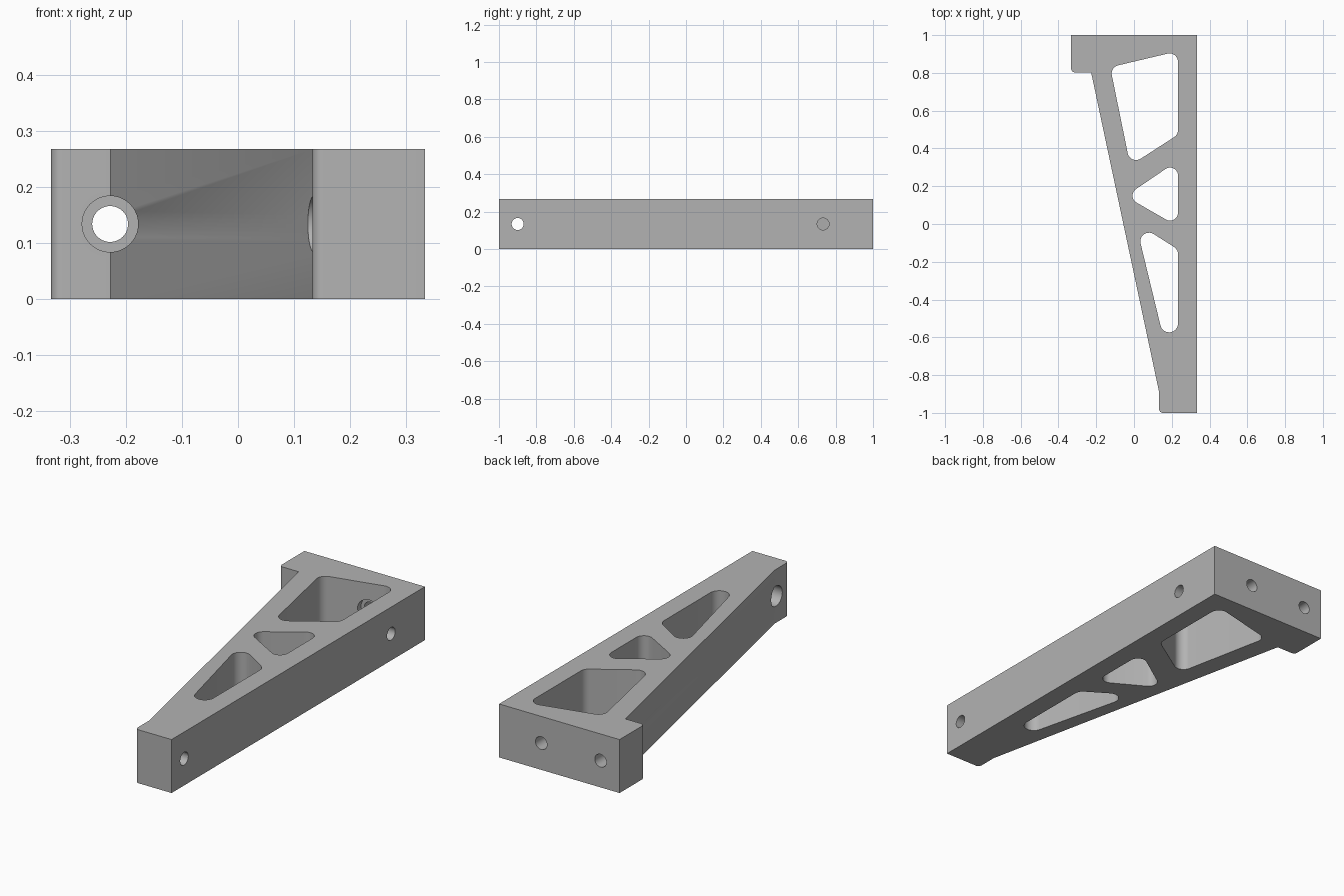
import bpy, math
from mathutils import Vector

HEIGHT = 0.267
MID = HEIGHT / 2

cube = bpy.data.objects.get("Cube")
if cube:
    bpy.data.objects.remove(cube, do_unlink=True)

gray = bpy.data.materials.new("plain gray")
gray.use_nodes = True
gray.diffuse_color = (0.45, 0.45, 0.45, 1)
gray.node_tree.nodes["Principled BSDF"].inputs["Base Color"].default_value = gray.diffuse_color


def fillet(corners, segments=10):
    """Round each (x, y, radius) corner of a polygon with a tangent arc."""
    points = []
    for i, (x, y, r) in enumerate(corners):
        p = Vector((x, y))
        if r == 0:
            points.append(p)
            continue
        a = (Vector(corners[i - 1][:2]) - p).normalized()
        b = (Vector(corners[(i + 1) % len(corners)][:2]) - p).normalized()
        half = a.angle(b) / 2
        centre = p + (a + b).normalized() * (r / math.sin(half))
        start = p + a * (r / math.tan(half)) - centre
        end = p + b * (r / math.tan(half)) - centre
        sweep = math.atan2(start.cross(end), start.dot(end))
        for k in range(segments + 1):
            t = sweep * k / segments
            c, s = math.cos(t), math.sin(t)
            points.append(centre + Vector((start.x * c - start.y * s,
                                           start.x * s + start.y * c)))
    return points


def prism(name, corners, z0, z1):
    """Extrude a clockwise filleted outline between two heights."""
    pts = fillet(corners)
    n = len(pts)
    verts = [(p.x, p.y, z) for z in (z0, z1) for p in pts]
    faces = [list(range(n)), list(range(2 * n - 1, n - 1, -1))]
    faces += [[i, i + n, (i + 1) % n + n, (i + 1) % n] for i in range(n)]
    mesh = bpy.data.meshes.new(name)
    mesh.from_pydata(verts, [], faces)
    mesh.materials.append(gray)
    obj = bpy.data.objects.new(name, mesh)
    bpy.context.collection.objects.link(obj)
    return obj


def drill(name, axis, across, start, end, radius):
    """Cylinder along x or y at mid height, used as a cutter."""
    mid = (start + end) / 2
    along_x = axis == "x"
    bpy.ops.mesh.primitive_cylinder_add(
        vertices=40, radius=radius, depth=abs(end - start),
        location=(mid, across, MID) if along_x else (across, mid, MID),
        rotation=(0, math.pi / 2, 0) if along_x else (math.pi / 2, 0, 0))
    obj = bpy.context.object
    obj.name = name
    obj.data.materials.append(gray)
    return obj


# Tapered bracket body with a wide mounting flange at the back
bracket = prism("bracket", [
    (-0.333, 1, 0), (0.333, 1, 0), (0.333, -1, 0), (0.133, -1, 0.02),
    (0.133, -0.89, 0), (-0.227, 0.803, 0), (-0.333, 0.803, 0.02)], 0, HEIGHT)

# Lightening pockets
pockets = {
    "back_pocket": [(-0.126, 0.83, 0.045), (0.233, 0.915, 0.045),
                    (0.233, 0.473, 0.045), (-0.02, 0.31, 0.045)],
    "middle_pocket": [(-0.045, 0.147, 0.042), (0.233, 0.336, 0.042),
                      (0.233, -0.013, 0.042)],
    "front_pocket": [(0.008, 0.008, 0.046), (0.233, -0.135, 0.046),
                     (0.233, -0.92, 0.047)],
}
cutters = [prism(n, c, -0.1, HEIGHT + 0.1) for n, c in pockets.items()]

# Screw holes and the counterbores that seat the screw heads
HOLE, BORE = 0.032, 0.05
cutters += [
    drill("flange_bore", "y", -0.228, 0.4, 0.9, BORE),
    drill("flange_hole", "y", -0.228, 0.85, 1.1, HOLE),
    drill("back_bore", "y", 0.1, 0.8, 0.9, BORE),
    drill("back_hole", "y", 0.1, 0.85, 1.1, HOLE),
    drill("tip_bore", "x", -0.9, 0, 0.233, BORE),
    drill("tip_hole", "x", -0.9, 0.2, 0.4, HOLE),
    drill("side_hole", "x", 0.733, 0.18, 0.4, HOLE),
]

bpy.ops.object.select_all(action="DESELECT")
bpy.context.view_layer.objects.active = bracket
bracket.select_set(True)
for cutter in cutters:
    cutter.hide_render = True
    mod = bracket.modifiers.new(cutter.name, "BOOLEAN")
    mod.operation = "DIFFERENCE"
    mod.solver = "EXACT"
    mod.object = cutter
    bpy.ops.object.modifier_apply(modifier=mod.name)
    bpy.data.objects.remove(cutter, do_unlink=True)

bpy.ops.object.shade_smooth_by_angle(angle=math.radians(30))
